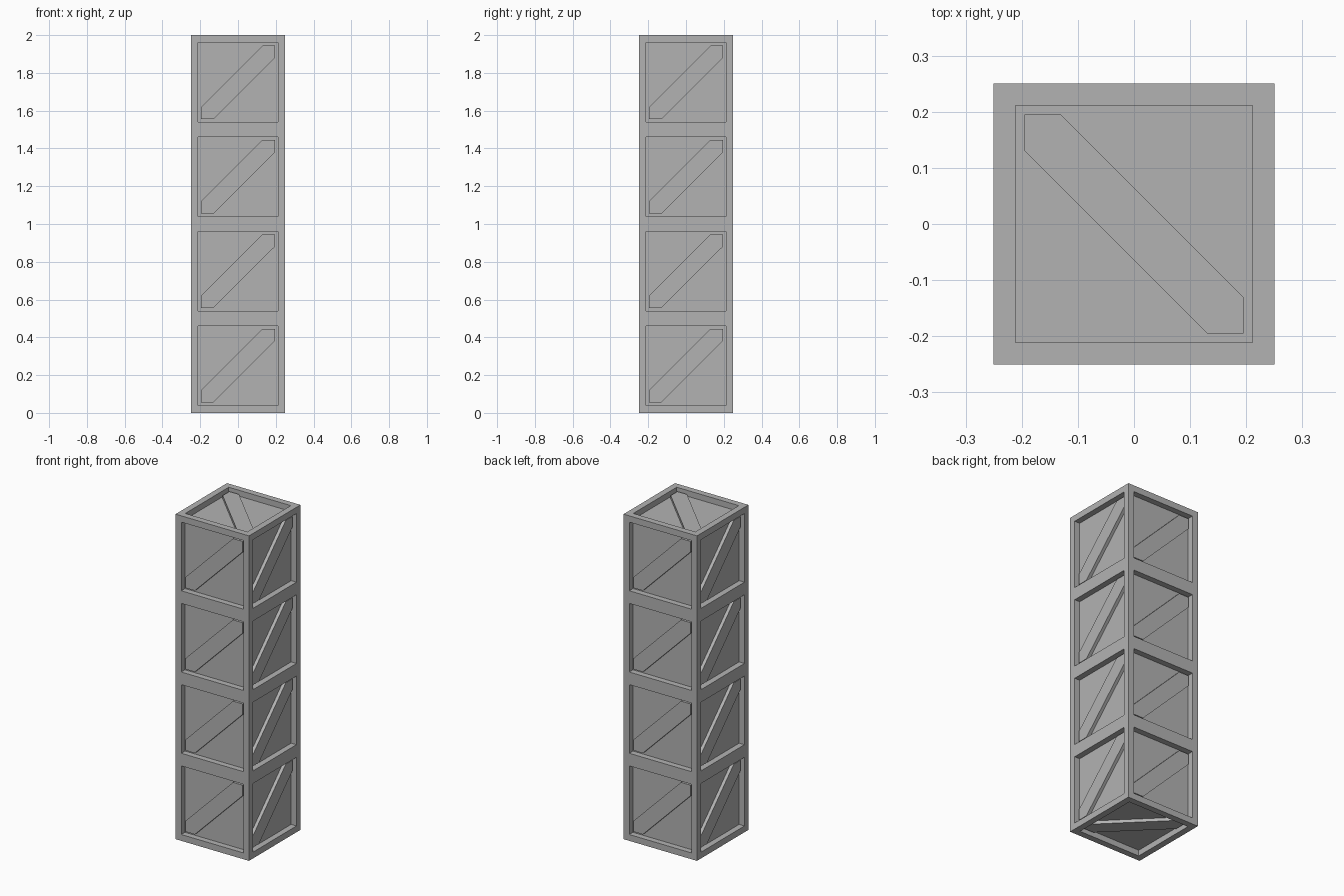
import bpy, bmesh
from math import pi
from mathutils import Matrix

HALF = 0.25       # half the tower width, also half a cell
RIM = 0.055       # frame width around each recess
PANEL = 0.036     # depth of the recessed panels
BRACE = 0.016     # depth of the brace faces
CELLS = 4

cube = bpy.data.objects.get("Cube")
if cube:
    bpy.data.objects.remove(cube, do_unlink=True)

grey = bpy.data.materials.new("grey")
grey.use_nodes = True
colour = (0.45, 0.45, 0.45, 1)
grey.diffuse_color = colour
grey.node_tree.nodes["Principled BSDF"].inputs["Base Color"].default_value = colour


def add_object(name, bm):
    bmesh.ops.recalc_face_normals(bm, faces=bm.faces)
    mesh = bpy.data.meshes.new(name)
    bm.to_mesh(mesh)
    bm.free()
    mesh.materials.append(grey)
    obj = bpy.data.objects.new(name, mesh)
    bpy.context.collection.objects.link(obj)
    return obj


# Tower frame: a box cut into cells, each face inset and pushed in
bm = bmesh.new()
bmesh.ops.create_cube(bm, size=1, matrix=Matrix.Translation((0, 0, 1))
                      @ Matrix.Diagonal((2 * HALF, 2 * HALF, 2, 1)))
for i in range(1, CELLS):
    bmesh.ops.bisect_plane(bm, geom=bm.verts[:] + bm.edges[:] + bm.faces[:],
                           plane_co=(0, 0, i * 2 * HALF), plane_no=(0, 0, 1))
panels = bm.faces[:]
bmesh.ops.inset_individual(bm, faces=panels, thickness=RIM)
bmesh.ops.inset_individual(bm, faces=panels, thickness=0, depth=-PANEL)
add_object("tower_frame", bm)

# Diagonal brace: a corner-to-corner band across one recess
h = HALF - RIM
c = h - h / 3
bm = bmesh.new()
band = [(-h, -h), (-c, -h), (h, c), (h, h), (c, h), (-h, -c)]
face = bm.faces.new([bm.verts.new((u, v, HALF - PANEL)) for u, v in band])
top = bmesh.ops.extrude_face_region(bm, geom=[face])
bmesh.ops.translate(bm, vec=(0, 0, PANEL - BRACE),
                    verts=[g for g in top["geom"] if isinstance(g, bmesh.types.BMVert)])
first = add_object("top_brace", bm)


def place(obj, cell, rotation):
    obj.matrix_world = Matrix.Translation((0, 0, HALF + 2 * HALF * cell)) @ rotation


def copy_brace(name, cell, rotation):
    obj = bpy.data.objects.new(name, first.data)
    bpy.context.collection.objects.link(obj)
    place(obj, cell, rotation)


place(first, CELLS - 1, Matrix.Rotation(pi / 2, 4, 'Z'))
copy_brace("bottom_brace", 0, Matrix.Rotation(pi, 4, 'X'))
for cell in range(CELLS):
    for k, side in enumerate(("front", "left", "back", "right")):
        copy_brace(f"{side}_brace_{cell + 1}", cell,
                   Matrix.Rotation(k * pi / 2, 4, 'Z') @ Matrix.Rotation(pi / 2, 4, 'X'))
